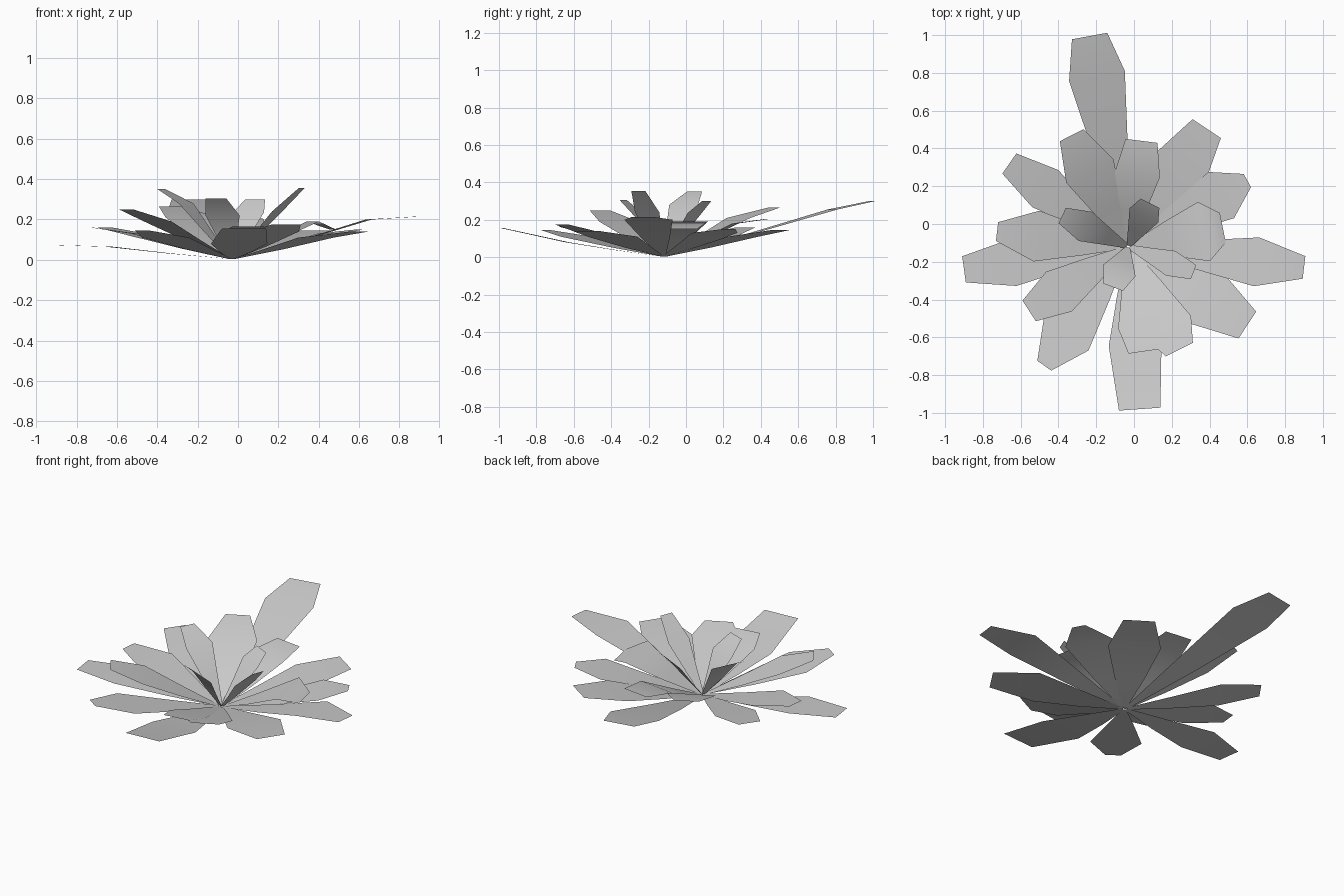
import bpy
import bmesh
from mathutils import Vector

BASE = Vector((-0.03, -0.12, 0.0))


def leaf(name, x, y, z, width, tip_width, t_wide, z_wide):
    """Flat blade: narrow root, wide shoulder, blunt tip."""
    tip = Vector((x, y, z))
    axis = Vector((x - BASE.x, y - BASE.y, 0))
    side = Vector((-axis.y, axis.x, 0)).normalized()
    # stations: distance along the blade, height, full width
    stations = [
        (0.02, 0.005, 0.025),
        (t_wide * 0.5, z_wide * 0.48, width * 0.56),
        (t_wide, z_wide, width),
        (1.0, tip.z, tip_width),
    ]
    bm = bmesh.new()
    rows = []
    for t, h, w in stations:
        c = BASE + axis * t
        c.z = h
        rows.append((bm.verts.new(c - side * w / 2), bm.verts.new(c + side * w / 2)))
    for (a, b), (c, d) in zip(rows, rows[1:]):
        bm.faces.new((a, c, d, b))
    mesh = bpy.data.meshes.new(name)
    bm.to_mesh(mesh)
    bm.free()
    for p in mesh.polygons:
        p.use_smooth = True
    ob = bpy.data.objects.new(name, mesh)
    bpy.context.collection.objects.link(ob)


# tip x, y, z, width, tip width, shoulder position, shoulder height
outer = [
    (-0.235, 0.995, 0.30, 0.30, 0.19, 0.81, 0.255),
    (0.03, -0.98, 0.155, 0.28, 0.22, 0.60, 0.08),
    (0.90, -0.23, 0.215, 0.26, 0.12, 0.73, 0.20),
    (-0.90, -0.24, 0.073, 0.25, 0.14, 0.70, 0.065),
    (-0.725, -0.04, 0.16, 0.27, 0.10, 0.70, 0.13),
    (-0.66, 0.32, 0.16, 0.24, 0.13, 0.70, 0.12),
    (-0.475, -0.75, 0.145, 0.29, 0.09, 0.74, 0.11),
    (0.60, -0.535, 0.14, 0.32, 0.17, 0.66, 0.11),
    (0.385, 0.505, 0.145, 0.30, 0.18, 0.68, 0.11),
    (0.60, 0.23, 0.15, 0.28, 0.08, 0.78, 0.13),
]
middle = [
    (-0.555, -0.46, 0.25, 0.25, 0.13, 0.70, 0.19),
    (0.24, -0.665, 0.175, 0.27, 0.16, 0.78, 0.14),
    (0.05, -0.675, 0.165, 0.23, 0.16, 0.75, 0.13),
    (-0.33, 0.47, 0.265, 0.28, 0.14, 0.68, 0.21),
    (0.04, 0.44, 0.205, 0.24, 0.17, 0.68, 0.18),
    (0.47, -0.02, 0.15, 0.32, 0.16, 0.80, 0.19),
]
inner = [
    (0.085, 0.11, 0.30, 0.17, 0.11, 0.72, 0.235),
    (-0.38, 0.045, 0.35, 0.17, 0.09, 0.65, 0.28),
    (0.315, -0.255, 0.355, 0.14, 0.08, 0.65, 0.24),
    (-0.11, -0.335, 0.305, 0.18, 0.11, 0.58, 0.22),
]

for label, ring in (("outer_leaf", outer), ("middle_leaf", middle), ("inner_leaf", inner)):
    for i, spec in enumerate(ring, 1):
        leaf(f"{label}_{i}", *spec)
